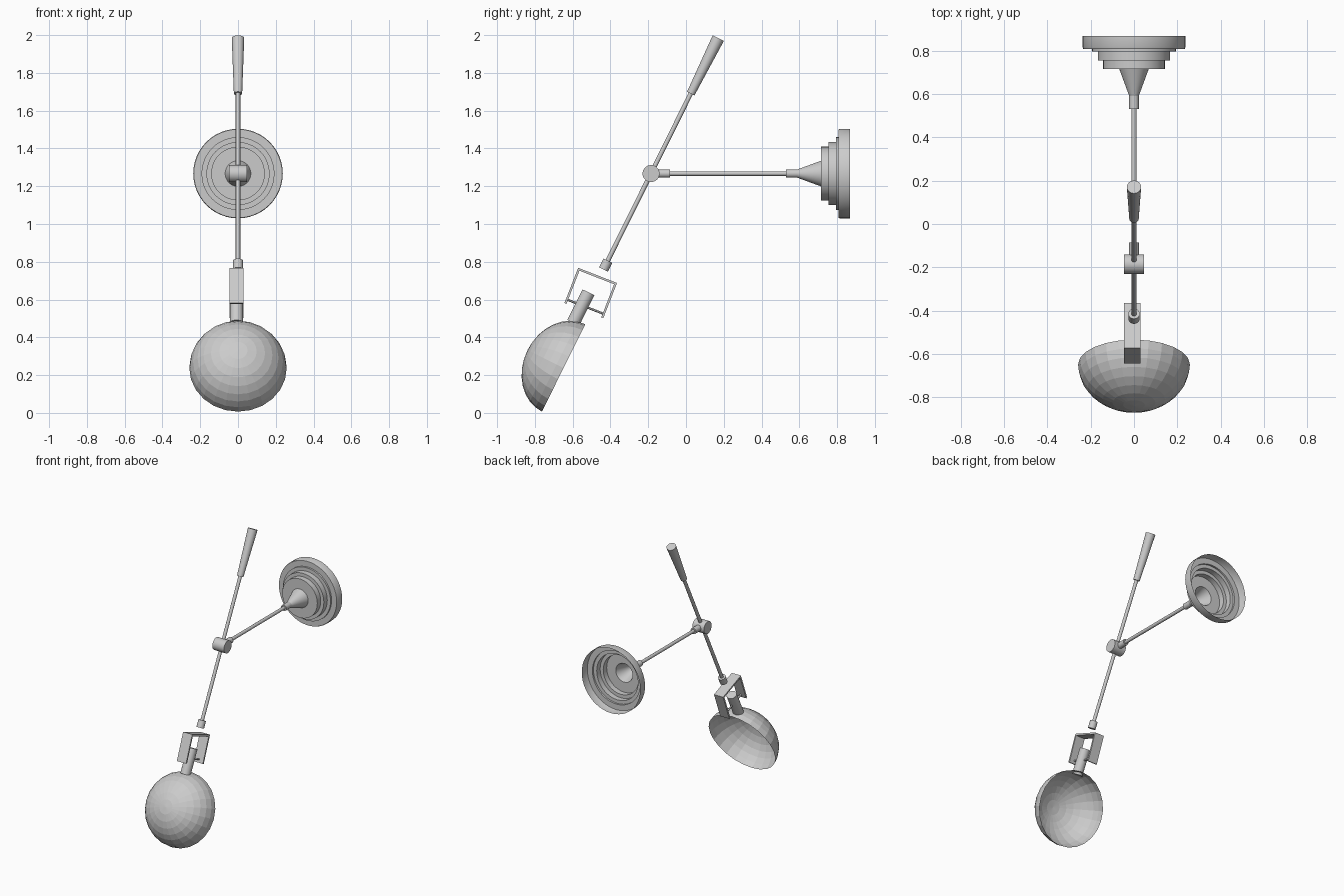
import bpy, bmesh, math
from mathutils import Vector, Matrix

if "Cube" in bpy.data.objects:
    bpy.data.objects.remove(bpy.data.objects["Cube"])

TILT = math.radians(26.4)
ARM = Vector((0, math.sin(TILT), math.cos(TILT)))      # swing arm direction
PIVOT = Vector((0, -0.185, 1.267))
Y = Vector((0, 1, 0))
X = Vector((1, 0, 0))


def lathe(name, profile, origin, axis, sides=24, cap=True, smooth=True):
    """Spin (radius, distance) points about an axis through origin."""
    bm = bmesh.new()
    rings = []
    for r, d in profile:
        if r == 0:
            rings.append([bm.verts.new((0, 0, d))])
            continue
        rings.append([bm.verts.new((r * math.cos(2 * math.pi * i / sides),
                                    r * math.sin(2 * math.pi * i / sides), d))
                      for i in range(sides)])
    for a, b in zip(rings, rings[1:]):
        for i in range(sides):
            j = (i + 1) % sides
            if len(b) == 1:
                bm.faces.new((a[i], a[j], b[0]))
            else:
                bm.faces.new((a[i], a[j], b[j], b[i]))
    if cap:
        bm.faces.new(rings[0][::-1])
        bm.faces.new(rings[-1])
    rot = Vector((0, 0, 1)).rotation_difference(axis).to_matrix().to_4x4()
    bm.transform(Matrix.Translation(origin) @ rot)
    me = bpy.data.meshes.new(name)
    bm.to_mesh(me)
    bm.free()
    ob = bpy.data.objects.new(name, me)
    bpy.context.collection.objects.link(ob)
    if smooth:
        bpy.ops.object.select_all(action='DESELECT')
        bpy.context.view_layer.objects.active = ob
        ob.select_set(True)
        bpy.ops.object.shade_smooth_by_angle(angle=math.radians(30))
    return ob


def rod(name, r, d0, d1, origin, axis, sides=24, r1=None):
    return lathe(name, [(r, d0), (r if r1 is None else r1, d1)], origin, axis, sides)


# Stepped wall plate with cone, open at the back
AXIS0 = Vector((0, 0, PIVOT.z))
lathe("wall_plate", [(0.022, 0.59), (0.068, 0.715), (0.142, 0.715), (0.142, 0.755),
                     (0.167, 0.755), (0.167, 0.795), (0.193, 0.795), (0.193, 0.808),
                     (0.234, 0.808), (0.237, 0.815), (0.237, 0.868)],
      AXIS0, Y, 48, cap=False)

# Horizontal arm and its collars
rod("wall_collar", 0.022, 0.53, 0.592, AXIS0, Y)
rod("wall_arm", 0.012, -0.12, 0.55, AXIS0, Y, 16)
rod("pivot_collar", 0.022, -0.16, -0.085, AXIS0, Y)

# Pivot barrel
rod("pivot", 0.045, -0.047, 0.047, PIVOT, X, 32)

# Swing arm, handle and lower cuff
rod("swing_arm", 0.012, -0.54, 0.50, PIVOT, ARM, 16)
rod("handle", 0.022, 0.473, 0.80, PIVOT, ARM, 24, 0.033)
rod("arm_cuff", 0.026, -0.567, -0.515, PIVOT, ARM)

# U bracket: three thin plates joined as one solid
BX, T, W, L = -0.008, 0.012, 0.221, 0.20
frame = Matrix.Translation((BX, -0.468, 0.728)) @ Matrix.Rotation(math.radians(-21.3), 4, 'X')
outline = [(-W / 2, -L), (-W / 2, 0), (W / 2, 0), (W / 2, -L),
           (W / 2 - T, -L), (W / 2 - T, -T), (-W / 2 + T, -T), (-W / 2 + T, -L)]
bm = bmesh.new()
face = bm.faces.new([bm.verts.new((-0.037, y, z)) for y, z in outline])
ext = bmesh.ops.extrude_face_region(bm, geom=[face])
bmesh.ops.translate(bm, vec=(0.074, 0, 0),
                    verts=[g for g in ext["geom"] if isinstance(g, bmesh.types.BMVert)])
bmesh.ops.recalc_face_normals(bm, faces=bm.faces)
bm.transform(frame)
me = bpy.data.meshes.new("bracket")
bm.to_mesh(me)
bm.free()
bpy.context.collection.objects.link(bpy.data.objects.new("bracket", me))

# Pin through the bracket legs
rod("bracket_pin", 0.006, -W / 2, W / 2, frame @ Vector((0, 0, -0.178)),
    frame.to_3x3() @ Y, 12)

# Shade: shallow faceted half dome
CENTRE = Vector((0, -0.648, 0.238))
OUT = Vector((0, -math.cos(TILT), math.sin(TILT)))
R, D, N = 0.258, 0.213, 8
dome = [(R * math.cos(i * math.pi / 2 / N), D * math.sin(i * math.pi / 2 / N)) for i in range(N)]
lathe("shade", dome + [(0, D)], CENTRE, OUT, 24, cap=False, smooth=False)

# Stem joining shade to bracket
rod("shade_stem", 0.035, 0.236, 0.417, CENTRE + OUT * 0.06 + Vector((BX, 0, 0)), ARM)
